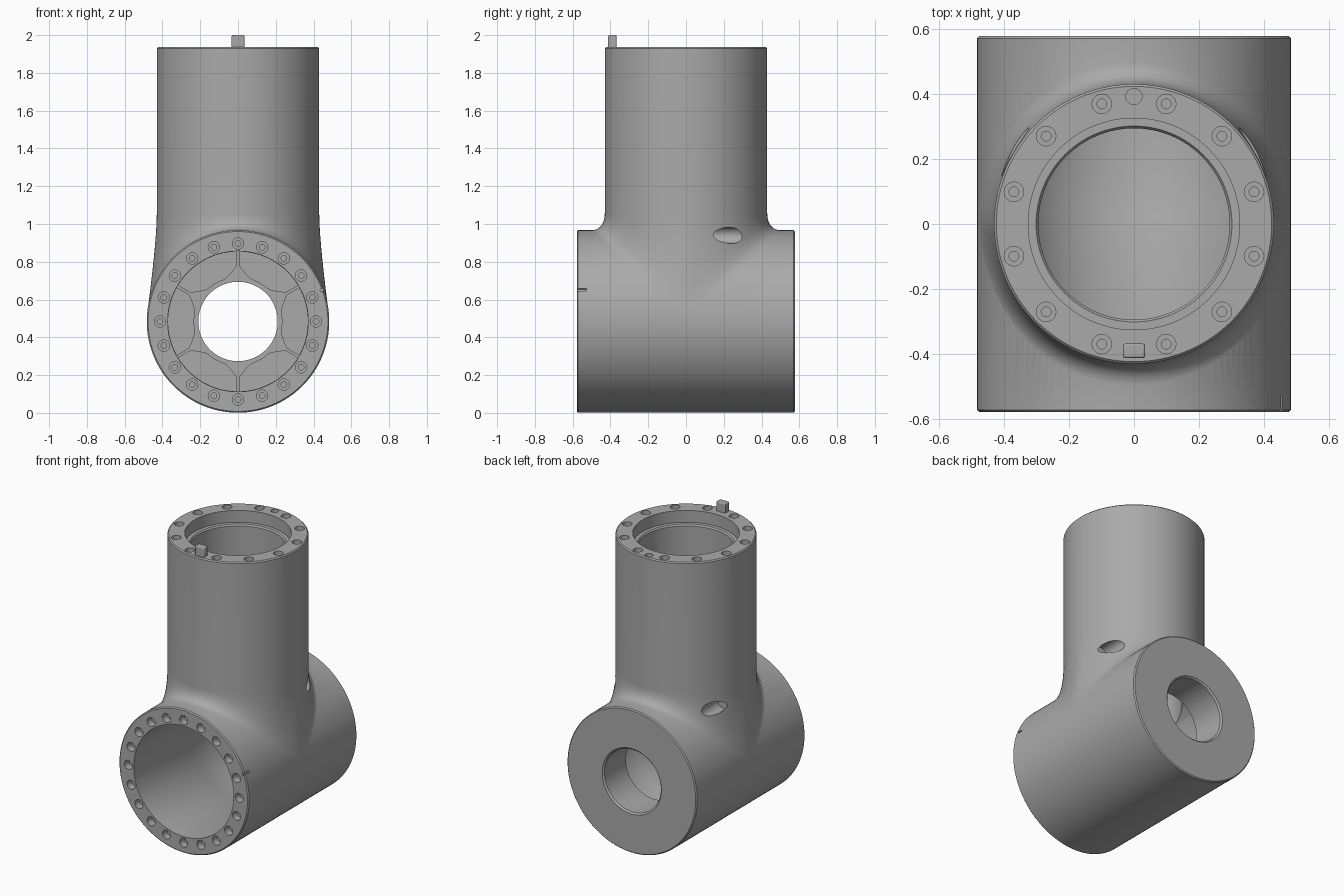
import bpy
import bmesh
from math import sin, cos, asin, sqrt, pi, radians

cube = bpy.data.objects.get("Cube")
if cube:
    bpy.data.objects.remove(cube, do_unlink=True)

# Main dimensions
AXIS_Z = 0.484
BARREL_R = 0.483
NECK_R = 0.43
FRONT, BACK, TOP = -0.578, 0.577, 1.937
SEGS = 128

metal = bpy.data.materials.new("grey metal")
metal.use_nodes = True
GREY = (0.40, 0.40, 0.40, 1)
metal.diffuse_color = GREY
metal.node_tree.nodes["Principled BSDF"].inputs["Base Color"].default_value = GREY


def skin(bm, rings):
    """Bridge closed rings of points and cap both ends."""
    loops = [[bm.verts.new(p) for p in ring] for ring in rings]
    n = len(loops[0])
    for a, b in zip(loops, loops[1:]):
        for i in range(n):
            j = (i + 1) % n
            bm.faces.new((a[i], a[j], b[j], b[i]))
    bm.faces.new(loops[0])
    bm.faces.new(loops[-1])


def turn(bm, profile, axis, centre, segs=SEGS):
    """Turned solid from (radius, height) pairs along the y or z axis."""
    rings = []
    for r, h in profile:
        ring = []
        for i in range(segs):
            u, v = r * cos(2 * pi * i / segs), r * sin(2 * pi * i / segs)
            if axis == 'Y':
                ring.append((centre[0] + u, h, centre[1] + v))
            else:
                ring.append((centre[0] + u, centre[1] + v, h))
        rings.append(ring)
    skin(bm, rings)


def finish(bm, name):
    bmesh.ops.recalc_face_normals(bm, faces=bm.faces)
    mesh = bpy.data.meshes.new(name)
    bm.to_mesh(mesh)
    bm.free()
    obj = bpy.data.objects.new(name, mesh)
    bpy.context.collection.objects.link(obj)
    return obj


def turned(name, profile, axis, centre):
    bm = bmesh.new()
    turn(bm, profile, axis, centre)
    return finish(bm, name)


def combine(target, tool, operation):
    """Apply a boolean and remove the tool."""
    mod = target.modifiers.new(tool.name, 'BOOLEAN')
    mod.operation = operation
    mod.solver = 'EXACT'
    mod.object = tool
    bpy.ops.object.select_all(action='DESELECT')
    bpy.context.view_layer.objects.active = target
    target.select_set(True)
    bpy.ops.object.modifier_apply(modifier=mod.name)
    bpy.data.objects.remove(tool, do_unlink=True)


def block(name, size, centre, tilt=0.0):
    bm = bmesh.new()
    bmesh.ops.create_cube(bm, size=1)
    bmesh.ops.scale(bm, vec=size, verts=bm.verts)
    obj = finish(bm, name)
    obj.location = centre
    obj.rotation_euler.y = tilt
    return obj


# Horizontal barrel with softened rims
B = 0.007
housing = turned("valve_housing", [
    (BARREL_R - B, FRONT), (BARREL_R, FRONT + B),
    (BARREL_R, BACK - B), (BARREL_R - B, BACK)], 'Y', (0, AXIS_Z))


# Upright neck that flares smoothly onto the barrel
def flare_point(a, t):
    c, s = cos(a), sin(a)
    fx, fy = 0.478 * c, 0.51 * s
    rise = sqrt((BARREL_R - 0.001) ** 2 - fx ** 2)
    foot_z = AXIS_Z + rise
    cx, cy = NECK_R * c, NECK_R * s
    bend_z = foot_z + fx / rise * (fx - cx)
    w0, w1, w2 = (1 - t) ** 2, 2 * t * (1 - t), t * t
    return ((w0 + w1) * cx + w2 * fx, (w0 + w1) * cy + w2 * fy,
            w0 * 1.06 + w1 * bend_z + w2 * foot_z)


angles = [2 * pi * i / SEGS for i in range(SEGS)]
rings = [[(r * cos(a), r * sin(a), z) for a in angles]
         for r, z in ((NECK_R - B, TOP), (NECK_R, TOP - B))]
STEPS = 12
rings += [[flare_point(a, k / STEPS) for a in angles] for k in range(STEPS + 1)]
rings.append([(0.3 * cos(a), 0.3 * sin(a), AXIS_Z) for a in angles])
bm = bmesh.new()
skin(bm, rings)
combine(housing, finish(bm, "neck"), 'UNION')

# Main bore, neck bore and rear opening
WALL = 0.34
combine(housing, turned("main_bore", [
    (0.372, FRONT - 0.1), (0.372, 0.02), (0.377, 0.032), (0.377, WALL)],
    'Y', (0, AXIS_Z)), 'DIFFERENCE')
combine(housing, turned("neck_bore", [
    (0.325, TOP + 0.1), (0.325, TOP - 0.08), (0.301, TOP - 0.08),
    (0.294, TOP - 0.09), (0.294, 0.6)], 'Z', (0, 0)), 'DIFFERENCE')
combine(housing, turned("rear_opening", [
    (0.21, WALL - 0.1), (0.21, BACK - 0.01), (0.22, BACK), (0.22, BACK + 0.1)],
    'Y', (0, AXIS_Z)), 'DIFFERENCE')

# Six pockets in the rear wall, leaving ribs around a hub
bm = bmesh.new()
RIB, HUB, RIM, N = 0.008, 0.235, 0.37, 28
for k in range(6):
    start, sector = radians(30 + 60 * k), radians(60)
    outline = []
    for i in range(N + 1):
        f = i / N
        edge = min(f, 1 - f) * sector * HUB
        r = HUB + 0.06 * max(0, 1 - edge / 0.08) ** 2
        gap = asin(RIB / r)
        outline.append((r, start + gap + f * (sector - 2 * gap)))
    gap = asin(RIB / RIM)
    outline += [(RIM, start + sector - gap - i / N * (sector - 2 * gap))
                for i in range(N + 1)]
    skin(bm, [[(r * cos(a), y, AXIS_Z + r * sin(a)) for r, a in outline]
              for y in (WALL - 0.03, WALL + 0.09)])
combine(housing, finish(bm, "rear_pockets"), 'DIFFERENCE')


# Bolt holes: 20 on the front flange, 12 on the top flange, one dowel hole
def bolt_hole(bm, axis, centre, face, inward):
    deep = face + inward * 0.05
    turn(bm, [(0.03, face - inward * 0.03), (0.03, deep), (0.015, deep),
              (0.015, deep + inward * 0.025)], axis, centre, 24)


bm = bmesh.new()
for k in range(20):
    a = 2 * pi * k / 20
    bolt_hole(bm, 'Y', (0.413 * cos(a), AXIS_Z + 0.413 * sin(a)), FRONT, 1)
for k in range(12):
    a = 2 * pi * (k + 0.5) / 12
    bolt_hole(bm, 'Z', (0.382 * cos(a), 0.382 * sin(a)), TOP, -1)
turn(bm, [(0.025, TOP + 0.03), (0.025, TOP - 0.06)], 'Z', (0, 0.392), 24)

# Angled-looking ports drilled forward into both rear shoulders
for side in (-1, 1):
    turn(bm, [(0.043, 0.12), (0.043, 0.46)], 'Y', (side * 0.365, 0.94), 32)
combine(housing, finish(bm, "drilled_holes"), 'DIFFERENCE')

# Alignment notch on the front rim
tilt = radians(20.5)
combine(housing, block("rim_notch", (0.035, 0.1, 0.014),
        (BARREL_R * cos(tilt), FRONT + 0.0, AXIS_Z + BARREL_R * sin(tilt)), -tilt),
        'DIFFERENCE')

# Locating key on the top flange
key = block("locating_key", (0.068, 0.044, 0.08), (0, -0.39, 1.96))
bevel = key.modifiers.new("soft_edges", 'BEVEL')
bevel.width = 0.006
bevel.segments = 2

for obj in (housing, key):
    obj.data.materials.clear()
    obj.data.materials.append(metal)
    for face in obj.data.polygons:
        face.material_index = 0
    bpy.ops.object.select_all(action='DESELECT')
    bpy.context.view_layer.objects.active = obj
    obj.select_set(True)
    bpy.ops.object.shade_smooth_by_angle(angle=radians(30))
